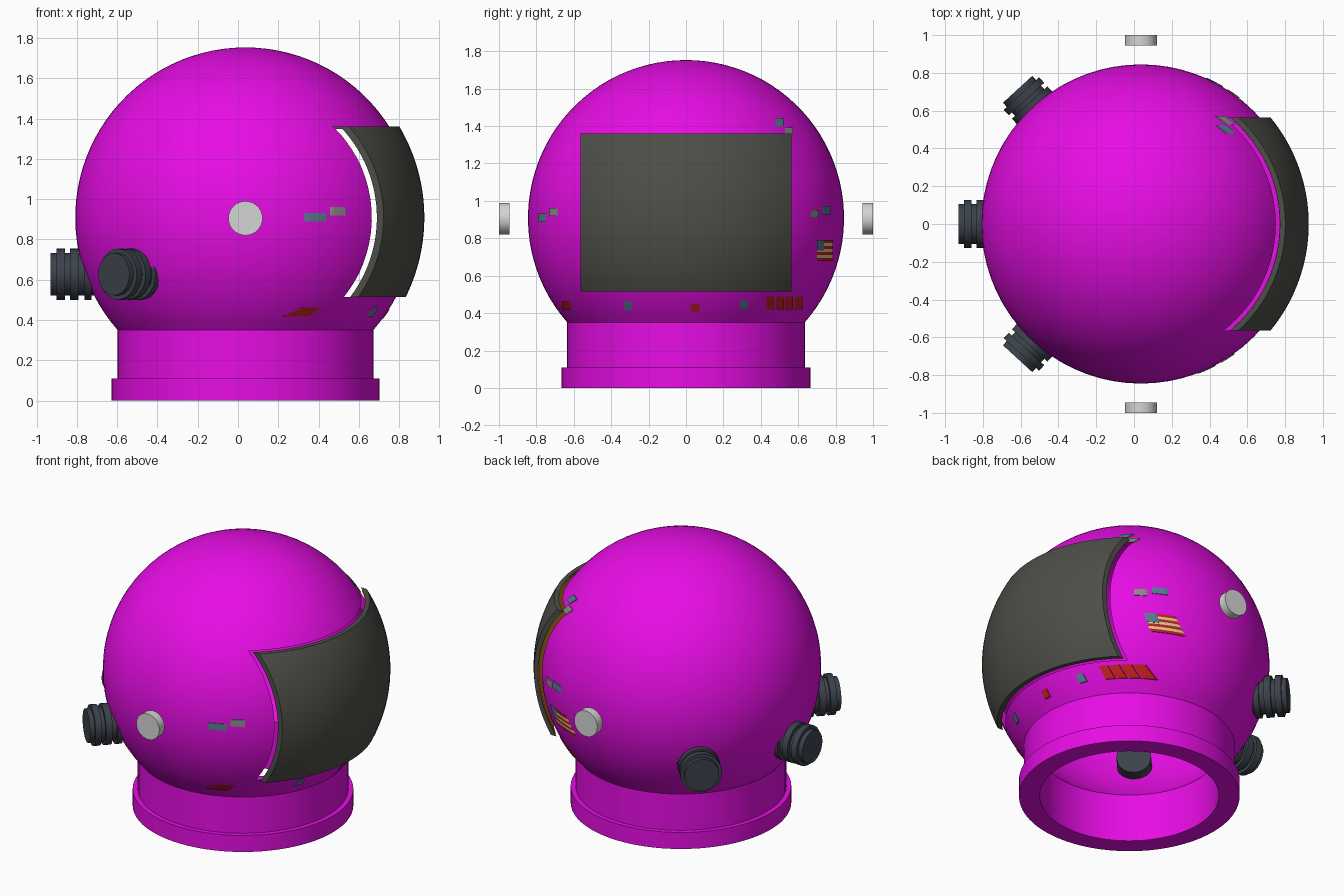
import bpy, bmesh, math
from mathutils import Matrix

if "Cube" in bpy.data.objects:
    bpy.data.objects.remove(bpy.data.objects["Cube"])

CX, CZ = 0.037, 0.908      # centre of the dome
R_OUT, R_IN = 0.845, 0.80


def mat(name, r, g, b):
    m = bpy.data.materials.new(name)
    m.diffuse_color = (r, g, b, 1)
    m.use_nodes = True
    m.node_tree.nodes["Principled BSDF"].inputs["Base Color"].default_value = m.diffuse_color
    return m


MAGENTA = mat("magenta shell", 0.80, 0.004, 0.78)
DARK = mat("dark visor", 0.075, 0.075, 0.065)
SLATE = mat("slate connector", 0.045, 0.055, 0.07)
WHITE = mat("light grey knob", 0.66, 0.66, 0.66)
GOLD = mat("gold glass", 0.65, 0.22, 0.01)
RED = mat("red label", 0.55, 0.015, 0.015)
CREAM = mat("cream stripe", 0.72, 0.6, 0.28)
BLUE = mat("dull blue label", 0.10, 0.20, 0.30)
GREY = mat("dull grey label", 0.27, 0.25, 0.25)


def finish(name, bm, material, angle=35):
    bmesh.ops.remove_doubles(bm, verts=bm.verts, dist=1e-5)
    bmesh.ops.recalc_face_normals(bm, faces=bm.faces)
    me = bpy.data.meshes.new(name)
    bm.to_mesh(me)
    bm.free()
    me.materials.append(material)
    ob = bpy.data.objects.new(name, me)
    bpy.context.collection.objects.link(ob)
    smooth(ob, angle)
    return ob


def smooth(ob, angle=35):
    bpy.ops.object.select_all(action='DESELECT')
    ob.select_set(True)
    bpy.context.view_layer.objects.active = ob
    bpy.ops.object.shade_smooth_by_angle(angle=math.radians(angle))


def lathe(name, profile, material, sides, matrix=Matrix()):
    """Spin (radius, height) points around z, then place with matrix."""
    bm = bmesh.new()
    rings = []
    for i in range(sides):
        a = 2 * math.pi * i / sides
        rings.append([bm.verts.new(matrix @ Matrix.Rotation(a, 4, 'Z') @ Matrix.Translation((r, 0, z)).translation)
                      for r, z in profile])
    for i in range(sides):
        p, q = rings[i], rings[(i + 1) % sides]
        for j in range(len(profile) - 1):
            bm.faces.new((p[j], q[j], q[j + 1], p[j + 1]))
    return finish(name, bm, material)


def patch(name, y0, y1, z0, z1, r0, r1, material, n=4):
    """Thick piece of a sphere shell, on the +x side, cut to a y/z rectangle."""
    bm = bmesh.new()

    def grid(r):
        g = []
        for i in range(n + 1):
            y = y0 + (y1 - y0) * i / n
            row = []
            for j in range(n + 1):
                z = z0 + (z1 - z0) * j / n
                x = CX + math.sqrt(max(r * r - y * y - (z - CZ) ** 2, 0))
                row.append(bm.verts.new((x, y, z)))
            g.append(row)
        return g

    front, back = grid(r1), grid(r0)
    for g in (front, back):
        for i in range(n):
            for j in range(n):
                bm.faces.new((g[i][j], g[i + 1][j], g[i + 1][j + 1], g[i][j + 1]))
    for k in range(n):
        for e in (0, n):
            bm.faces.new((front[k][e], front[k + 1][e], back[k + 1][e], back[k][e]))
            bm.faces.new((front[e][k], front[e][k + 1], back[e][k + 1], back[e][k]))
    return finish(name, bm, material)


# Hollow dome, neck and flange in one turned profile
def arc(radius, neck, steps=36):
    end = math.pi - math.asin(neck / radius)
    return [(radius * math.sin(end * i / steps), CZ + radius * math.cos(end * i / steps))
            for i in range(steps + 1)]


profile = (arc(R_OUT, 0.635) + [(0.635, 0.11), (0.665, 0.11), (0.665, 0), (0.54, 0)]
           + arc(R_IN, 0.54)[::-1])
shell = lathe("helmet_shell", profile, MAGENTA, 72, Matrix.Translation((CX, 0, 0)))

# Window opening on the +x side
bpy.ops.mesh.primitive_cube_add(size=1, location=(0.8, 0, 0.9375))
cutter = bpy.context.object
cutter.name = "window_cutter"
cutter.scale = (1.0, 1.13, 0.845)
cutter.hide_render = True
mod = shell.modifiers.new("window", 'BOOLEAN')
mod.operation = 'DIFFERENCE'
mod.solver = 'EXACT'
mod.object = cutter
bpy.context.view_layer.objects.active = shell
bpy.ops.object.modifier_apply(modifier="window")
bpy.data.objects.remove(cutter, do_unlink=True)
smooth(shell)

# Visor just outside the opening, with gold glass behind it
patch("visor", -0.565, 0.565, 0.515, 1.36, 0.863, 0.888, DARK, 28)
patch("visor_glass", -0.55, 0.55, 0.525, 1.35, 0.857, 0.862, GOLD, 28)

# Ribbed hose connectors around the back
S, B = 0.105, 0.127
ribs = [(0, .62), (S, .62), (S, .765), (B, .765), (B, .80), (S, .80), (S, .83), (B, .83), (B, .872),
        (S, .872), (S, .897), (B, .897), (B, .937), (S, .937), (S, .967), (0, .967)]
for i, deg in enumerate((180, 132.5, -132.5)):
    m = (Matrix.Translation((CX, 0, 0.627)) @ Matrix.Rotation(math.radians(deg), 4, 'Z')
         @ Matrix.Rotation(math.pi / 2, 4, 'Y'))
    lathe(f"hose_connector_{i + 1}", ribs, SLATE, 24, m)

# Side knobs
for side, name in ((1, "back"), (-1, "front")):
    m = Matrix.Translation((CX, 0, 0.905)) @ Matrix.Rotation(-side * math.pi / 2, 4, 'X')
    lathe(f"{name}_knob", [(0, .945), (.085, .945), (.085, 1.0), (0, 1.0)], WHITE, 32, m)


# Thin painted labels lying on the dome
def label(name, y0, y1, z0, z1, material, lift=0.0):
    patch(name, y0, y1, z0, z1, R_OUT - 0.003, R_OUT + 0.004 + lift, material)


for i in range(7):
    z = 0.68 + i * 0.016
    label(f"striped_patch_{i}", 0.70, 0.785, z, z + 0.016, CREAM if i % 2 else RED)
label("striped_patch_corner", 0.70, 0.738, 0.736, 0.792, BLUE, 0.002)
for i in range(4):
    y = 0.43 + i * 0.05
    label(f"red_tag_{i}", y, y + 0.043, 0.42, 0.49, RED)
marks = [(-.31, .44, BLUE), (.05, .43, RED), (.31, .445, BLUE), (.50, 1.42, BLUE), (.55, 1.37, GREY),
         (-.71, .94, GREY), (-.77, .91, BLUE), (.69, .93, GREY), (.75, .95, BLUE), (-.64, .44, RED)]
for i, (y, z, m) in enumerate(marks):
    label(f"worn_mark_{i}", y - .022, y + .022, z - .022, z + .022, m)
